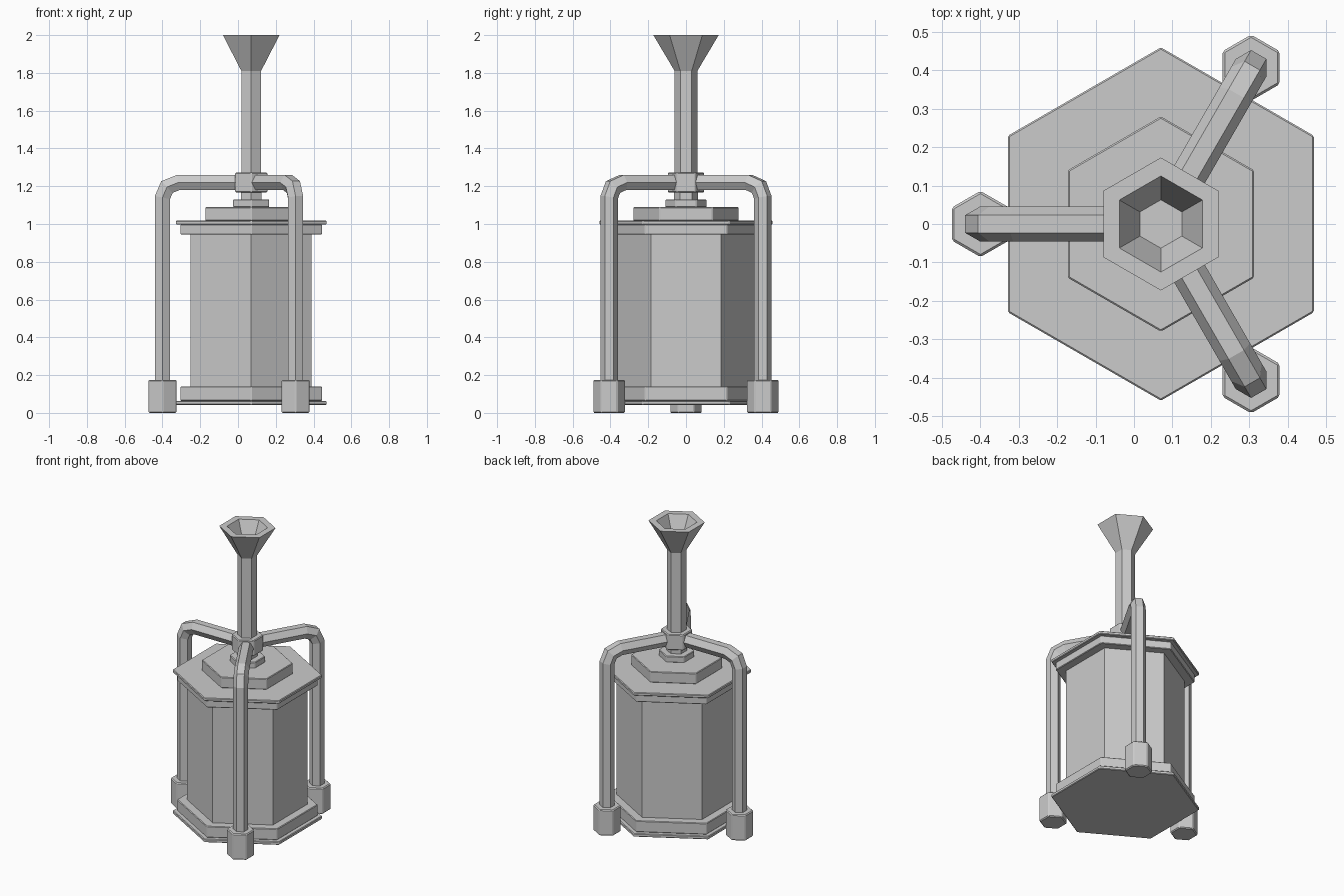
import bpy, bmesh
from math import cos, sin, pi, radians
from mathutils import Vector

if "Cube" in bpy.data.objects:
    bpy.data.objects.remove(bpy.data.objects["Cube"])

CX = 0.07   # axis of the tank and funnel


def finish(name, bm, bevel):
    bmesh.ops.recalc_face_normals(bm, faces=bm.faces)
    mesh = bpy.data.meshes.new(name)
    bm.to_mesh(mesh)
    bm.free()
    ob = bpy.data.objects.new(name, mesh)
    bpy.context.collection.objects.link(ob)
    if bevel:
        mod = ob.modifiers.new("soft_edges", 'BEVEL')
        mod.width = bevel
        mod.segments = 1
        mod.limit_method = 'ANGLE'
    return ob


def skin(bm, rings):
    """Join rings of points with quads and cap both ends."""
    rings = [[bm.verts.new(p) for p in r] for r in rings]
    for a, b in zip(rings, rings[1:]):
        n = len(a)
        for i in range(n):
            j = (i + 1) % n
            bm.faces.new((a[i], a[j], b[j], b[i]))
    bm.faces.new(rings[0][::-1])
    bm.faces.new(rings[-1])


def hex_part(name, profile, x=CX, y=0.0, bevel=0.004):
    """Six-sided turned part; profile is (corner radius, z), corners on +-y."""
    bm = bmesh.new()
    skin(bm, [[(x + r * cos(pi / 2 + k * pi / 3), y + r * sin(pi / 2 + k * pi / 3), z)
               for k in range(6)] for r, z in profile])
    return finish(name, bm, bevel)


def hex_block(name, r, z0, z1, **kw):
    return hex_part(name, [(r, z0), (r, z1)], **kw)


def tube(name, angle, path, r):
    """Hexagonal bent tube in a vertical plane through the axis, mitred at bends."""
    out = Vector((cos(angle), sin(angle), 0))
    side = Vector((-sin(angle), cos(angle), 0))
    up = Vector((0, 0, 1))
    pts = [Vector(p) for p in path]
    rings = []
    for i, p in enumerate(pts):
        d0 = (p - pts[max(i - 1, 0)]).normalized() if i else (pts[1] - p).normalized()
        d1 = (pts[i + 1] - p).normalized() if i < len(pts) - 1 else d0
        t = (d0 + d1).normalized()
        n = Vector((-t.y, t.x)) / t.dot(d0)
        ring = []
        for k in range(6):
            a = k * pi / 3
            q = p + n * (r * sin(a))
            ring.append(Vector((CX, 0, 0)) + out * q.x + up * q.y + side * (r * cos(a)))
        rings.append(ring)
    bm = bmesh.new()
    skin(bm, rings)
    return finish(name, bm, 0)


# Tank with its base and lid
hex_block("base_plate", 0.46, 0.042, 0.064)
hex_block("base_band", 0.433, 0.064, 0.14)
hex_block("tank_body", 0.37, 0.135, 0.95, bevel=0)
hex_block("lid_band", 0.433, 0.944, 0.998)
hex_block("lid_plate", 0.46, 0.997, 1.018)
hex_block("lid_step", 0.28, 1.017, 1.09)
hex_block("lid_collar", 0.11, 1.088, 1.13)
hex_block("neck", 0.063, 1.128, 1.18, bevel=0)

# Hub and funnel
hex_block("hub", 0.098, 1.167, 1.272, bevel=0.005)
hex_part("funnel", [(0.06, 1.25), (0.06, 1.81), (0.173, 2.0),
                    (0.125, 2.0), (0.063, 1.87)], bevel=0)

# Three bent legs with feet
path = [(0.04, 1.22), (0.385, 1.22), (0.446, 1.196), (0.47, 1.14), (0.47, 0.12)]
for i, deg in enumerate((180, 60, -60), 1):
    a = radians(deg)
    tube(f"leg_{i}", a, path, 0.046)
    hex_block(f"foot_{i}", 0.086, 0.0, 0.175,
              x=CX + 0.47 * cos(a), y=0.47 * sin(a), bevel=0.006)
